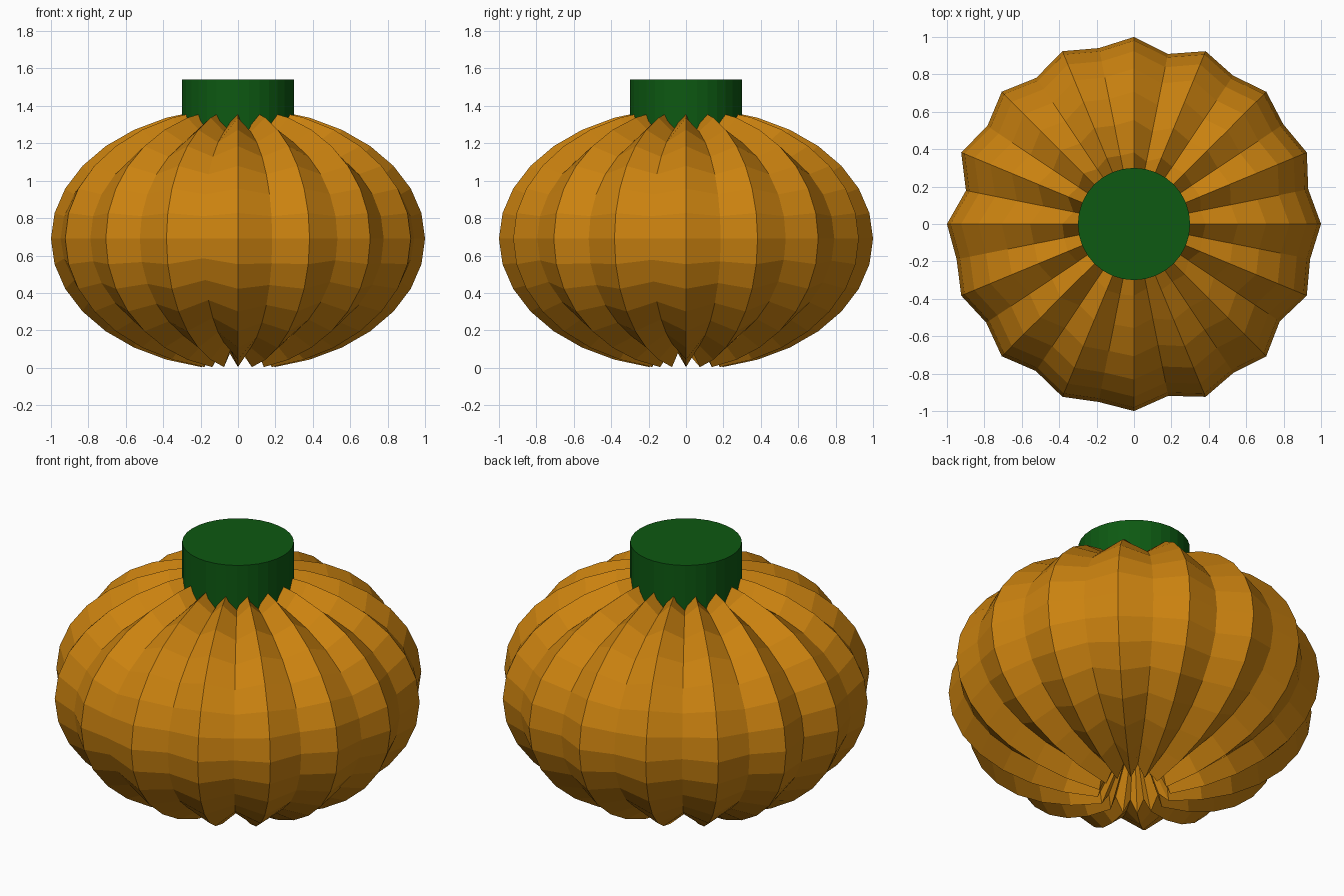
import bpy, bmesh
from math import sin, cos, pi

if "Cube" in bpy.data.objects:
    bpy.data.objects.remove(bpy.data.objects["Cube"])

def material(name, color):
    m = bpy.data.materials.new(name)
    m.diffuse_color = color
    m.use_nodes = True
    m.node_tree.nodes["Principled BSDF"].inputs["Base Color"].default_value = m.diffuse_color
    return m

SEG, RINGS = 32, 16
MID, HALF = 0.69, 0.70            # equator height and half height
# equator radius of each groove, counter-clockwise from +x
GROOVES = [.95, .96, .954, .927, .959, .94, .943, .916,
           .967, .95, .945, .97, .937, .957, .937, .96]

# Pumpkin body: flattened sphere whose alternate meridians are pulled inward
bm = bmesh.new()
rings = []
for k in range(1, RINGS):
    lat = -pi / 2 + pi * k / RINGS
    ring = []
    for i in range(SEG):
        a = 2 * pi * i / SEG
        r, z = cos(lat), HALF * sin(lat)
        if i % 2:
            g = GROOVES[i // 2]
            r = 0.95 * r + (g - 0.95)
            z *= 0.885
            if k < RINGS // 2:
                z += (g - 0.95) * 0.8
        ring.append(bm.verts.new((r * cos(a), r * sin(a), MID + z)))
    rings.append(ring)
for lo, hi in zip(rings, rings[1:]):
    for i in range(SEG):
        j = (i + 1) % SEG
        bm.faces.new((lo[i], lo[j], hi[j], hi[i]))
# both poles are sunk deep into the body
bottom = bm.verts.new((0, 0, 0.42))
top = bm.verts.new((0, 0, 1.15))
for i in range(SEG):
    j = (i + 1) % SEG
    bm.faces.new((rings[0][j], rings[0][i], bottom))
    bm.faces.new((rings[-1][i], rings[-1][j], top))
bmesh.ops.recalc_face_normals(bm, faces=bm.faces)
me = bpy.data.meshes.new("pumpkin_body")
bm.to_mesh(me)
bm.free()
body = bpy.data.objects.new("pumpkin_body", me)
bpy.context.collection.objects.link(body)
me.materials.append(material("orange_skin", (0.60, 0.225, 0.005, 1)))

# Stem
Z0, Z1 = 1.14, 1.54
bpy.ops.mesh.primitive_cylinder_add(vertices=32, radius=0.3, depth=Z1 - Z0,
                                    location=(0, 0, (Z0 + Z1) / 2))
stem = bpy.context.object
stem.name = "stem"
stem.data.materials.append(material("green_stem", (0.004, 0.10, 0.006, 1)))
